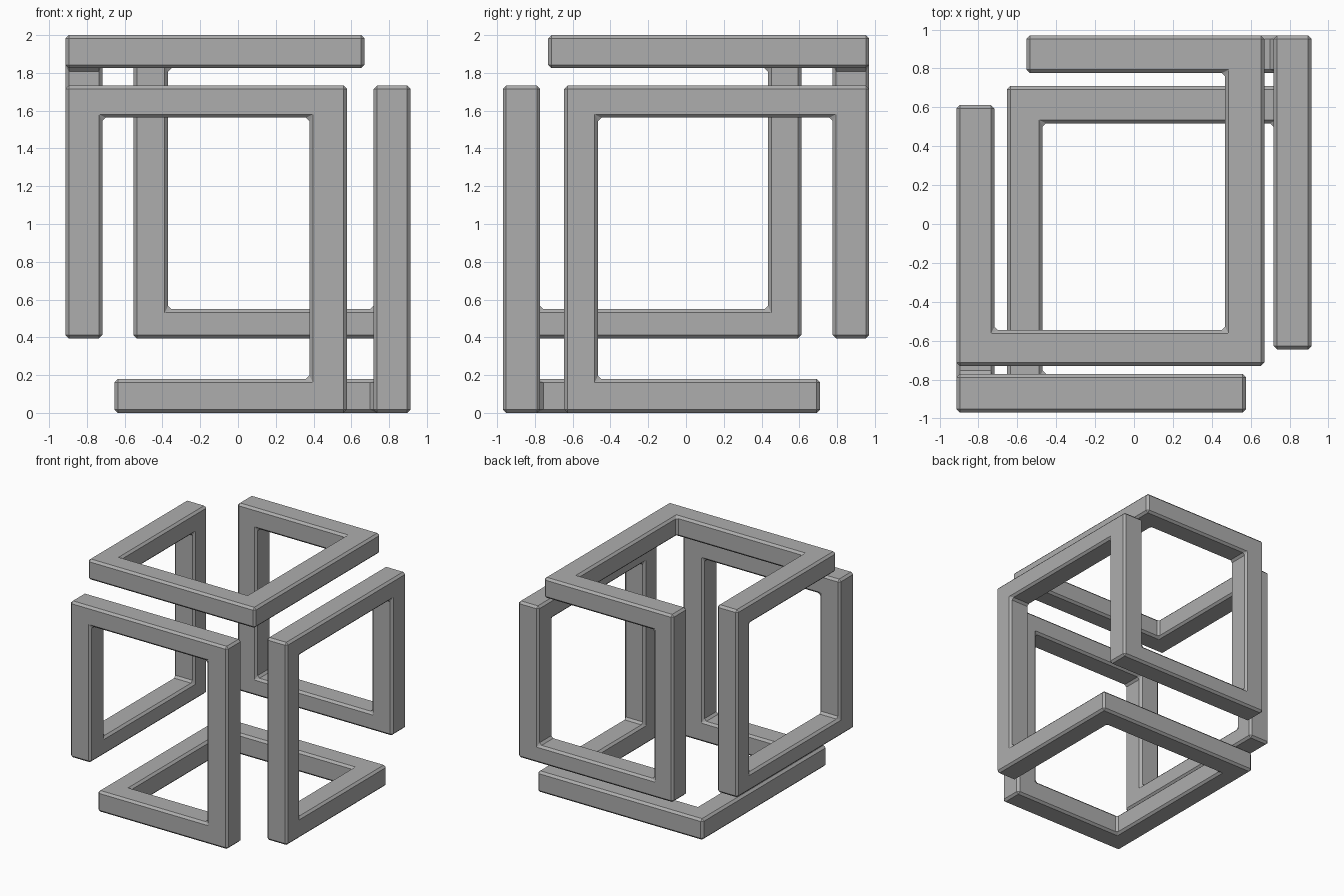
import bpy, bmesh

if "Cube" in bpy.data.objects:
    bpy.data.objects.remove(bpy.data.objects["Cube"])

# Bar positions (low edge, high edge) along each axis
X = {'a': (-.914, -.718), 'b': (-.654, -.47), 'c': (-.554, -.37),
     'd': (.378, .577), 'e': (.469, .67), 'f': (.718, .914)}
Y = {'a': (-.97, -.772), 'b': (-.73, -.546), 'c': (-.645, -.466),
     'd': (.434, .611), 'e': (.518, .71), 'f': (.776, .97)}
Z = {'0': (0, .18), '1': (.395, .549), '2': (1.563, 1.733), '3': (1.825, 2)}

# Corners of the single closed loop of bars, in walking order
PATH = ("ef3 eb3 ab3 ad3 ad1 aa1 aa2 da2 da0 "
        "ba0 be0 fe0 fc0 fc2 ff2 ff1 cf1 cf3").split()
corners = [(X[k[0]], Y[k[1]], Z[k[2]]) for k in PATH]


def side(verts, axis, hi):
    """Four corner-block vertices on one side, in ring order."""
    u, v = [i for i in range(3) if i != axis]
    ring = []
    for p, q in ((0, 0), (1, 0), (1, 1), (0, 1)):
        key = [0, 0, 0]
        key[axis], key[u], key[v] = hi, p, q
        ring.append(verts[tuple(key)])
    return ring


def direction(c0, c1):
    """Axis and sense of the bar running from one corner to the next."""
    axis = next(i for i in range(3) if c0[i] != c1[i])
    return axis, int(c1[axis][0] > c0[axis][0])


bm = bmesh.new()
blocks = [{(i, j, k): bm.verts.new((c[0][i], c[1][j], c[2][k]))
           for i in (0, 1) for j in (0, 1) for k in (0, 1)} for c in corners]
n = len(corners)
for i in range(n):
    axis, hi = direction(corners[i], corners[(i + 1) % n])
    back = direction(corners[i], corners[i - 1])
    # closed sides of the corner block
    for a in range(3):
        for h in (0, 1):
            if (a, h) not in ((axis, hi), back):
                bm.faces.new(side(blocks[i], a, h))
    # bar to the next corner
    r0 = side(blocks[i], axis, hi)
    r1 = side(blocks[(i + 1) % n], axis, 1 - hi)
    for k in range(4):
        m = (k + 1) % 4
        bm.faces.new((r0[k], r0[m], r1[m], r1[k]))
bmesh.ops.recalc_face_normals(bm, faces=bm.faces[:])
bmesh.ops.dissolve_limit(bm, angle_limit=.01, verts=bm.verts[:], edges=bm.edges[:])

mesh = bpy.data.meshes.new("cube_loop_frame")
bm.to_mesh(mesh)
bm.free()
frame = bpy.data.objects.new("cube_loop_frame", mesh)
bpy.context.collection.objects.link(frame)

# Dark grey finish
grey = bpy.data.materials.new("dark_grey")
grey.diffuse_color = (.42, .42, .42, 1)
grey.use_nodes = True
grey.node_tree.nodes["Principled BSDF"].inputs["Base Color"].default_value = grey.diffuse_color
mesh.materials.append(grey)

# Chamfered edges
bev = frame.modifiers.new("chamfer", 'BEVEL')
bev.width = .018
bev.segments = 1
bev.limit_method = 'ANGLE'
